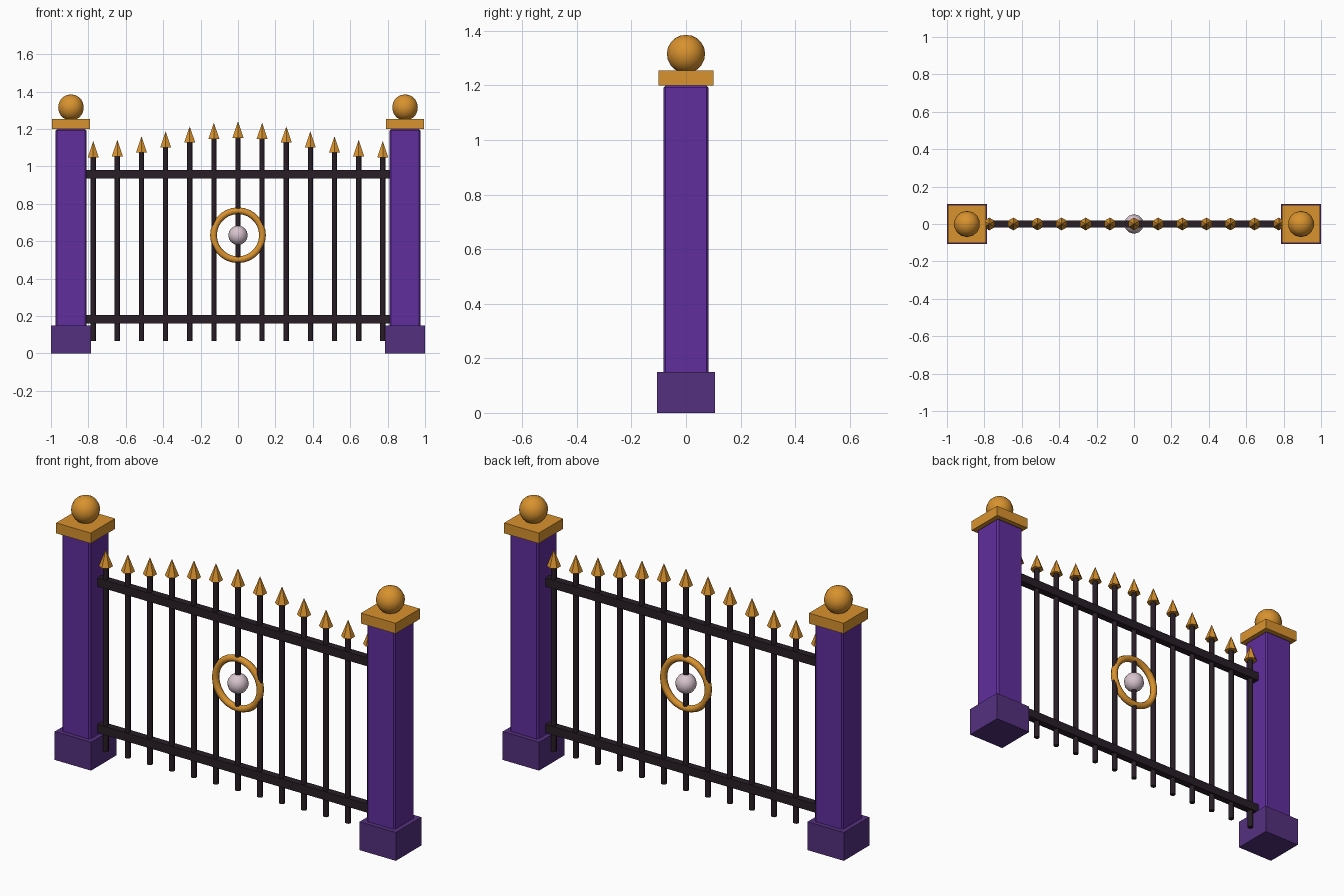
import bpy, math

if "Cube" in bpy.data.objects:
    bpy.data.objects.remove(bpy.data.objects["Cube"])


def material(name, r, g, b):
    # 0-255 display colour to linear
    lin = [((c / 255 + 0.055) / 1.055) ** 2.4 for c in (r, g, b)]
    m = bpy.data.materials.new(name)
    m.diffuse_color = (*lin, 1)
    m.use_nodes = True
    m.node_tree.nodes["Principled BSDF"].inputs["Base Color"].default_value = m.diffuse_color
    return m


PURPLE = material("purple", 96, 46, 158)
PLUM = material("dark plum", 84, 48, 126)
GOLD = material("gold", 216, 146, 46)
IRON = material("black iron", 40, 30, 38)
PEARL = material("pale pearl", 216, 196, 206)


def finish(name, mat, smooth=None):
    ob = bpy.context.object
    ob.name = name
    ob.data.materials.append(mat)
    if smooth:
        bpy.ops.object.shade_smooth_by_angle(angle=math.radians(smooth))
    return ob


def box(name, mat, loc, size, bevel=0):
    bpy.ops.mesh.primitive_cube_add(size=1, location=loc)
    ob = finish(name, mat)
    ob.scale = size
    bpy.ops.object.transform_apply(location=False, rotation=False, scale=True)
    if bevel:
        mod = ob.modifiers.new("bevel", 'BEVEL')
        mod.width, mod.segments = bevel, 1


def ball(name, mat, loc, r, seg, rings):
    bpy.ops.mesh.primitive_uv_sphere_add(segments=seg, ring_count=rings, radius=r, location=loc)
    finish(name, mat, 60)


# Pillars with plinth, cap and ball
for side, label in ((-1, "left"), (1, "right")):
    x = side * 0.893
    box(label + "_plinth", PLUM, (x, 0, 0.075), (0.213, 0.213, 0.15))
    box(label + "_pillar", PURPLE, (x, 0, 0.665), (0.165, 0.165, 1.07), 0.008)
    box(label + "_cap", GOLD, (x, 0, 1.227), (0.203, 0.203, 0.055))
    ball(label + "_cap_ball", GOLD, (x, 0, 1.315), 0.07, 14, 10)

# Horizontal rails
for z, label in ((0.183, "lower"), (0.958, "upper")):
    box(label + "_rail", IRON, (0, 0, z), (1.64, 0.038, 0.045))

# Pickets following a gentle wave, each with a spear tip
for i in range(-6, 7):
    x = i * 0.129
    tip = 1.188 + 0.053 * math.cos(math.pi * i / 6)
    base = tip - 0.088
    bpy.ops.mesh.primitive_cylinder_add(vertices=8, radius=0.014, depth=base - 0.067,
                                        location=(x, 0, (base + 0.067) / 2))
    finish("picket", IRON, 50)
    bpy.ops.mesh.primitive_cone_add(vertices=6, radius1=0.034, depth=0.088,
                                    location=(x, 0, base + 0.044))
    finish("spear_tip", GOLD)

# Central ring with pearl
bpy.ops.mesh.primitive_torus_add(major_radius=0.131, minor_radius=0.018, major_segments=28,
                                 minor_segments=8, location=(0, 0, 0.632),
                                 rotation=(math.pi / 2, 0, 0))
finish("ring", GOLD, 60)
ball("pearl", PEARL, (0, 0, 0.632), 0.052, 12, 8)
